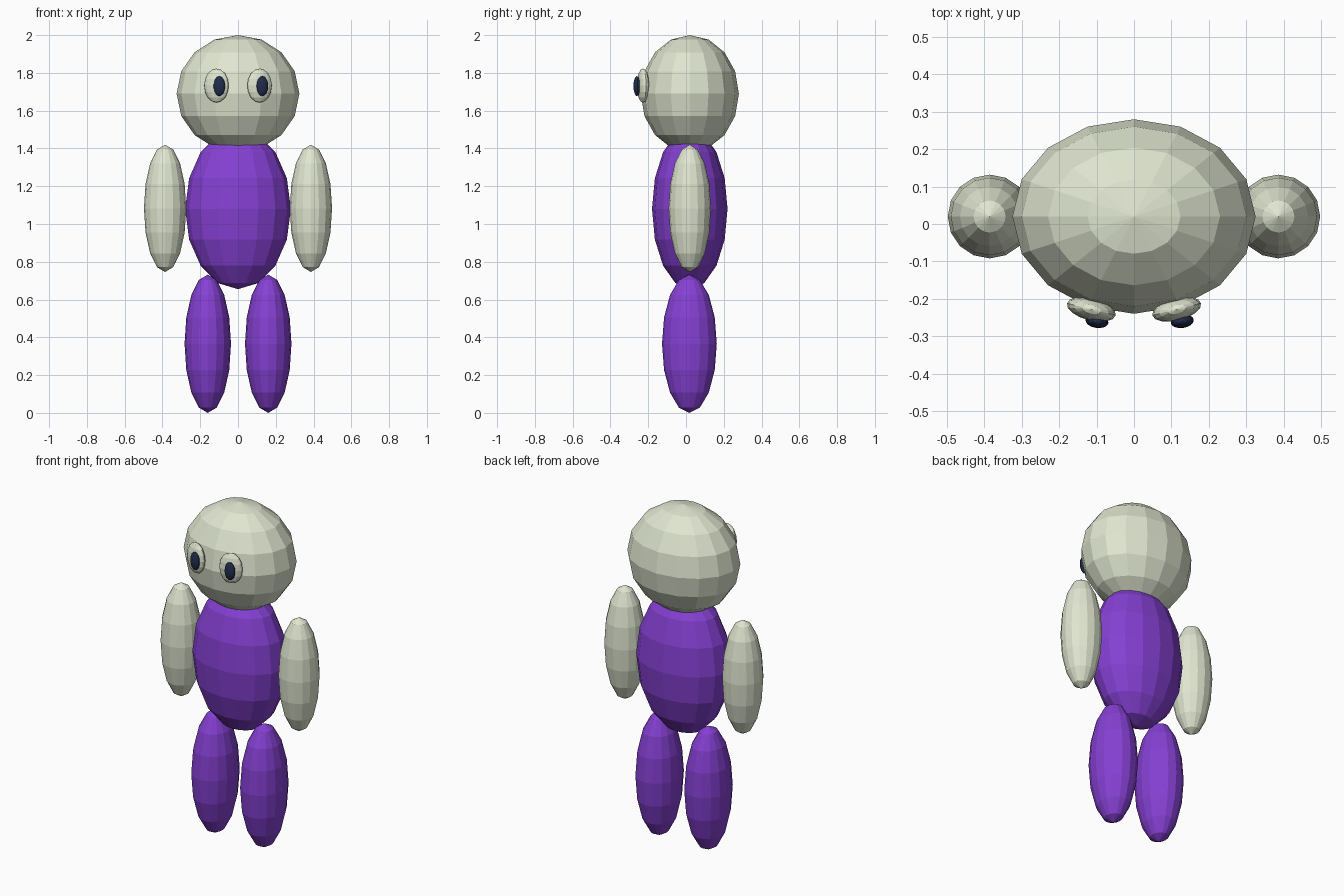
import bpy
from math import radians

if "Cube" in bpy.data.objects:
    bpy.data.objects.remove(bpy.data.objects["Cube"])


def material(name, rgb):
    m = bpy.data.materials.new(name)
    m.diffuse_color = (*rgb, 1.0)
    m.use_nodes = True
    m.node_tree.nodes["Principled BSDF"].inputs["Base Color"].default_value = m.diffuse_color
    return m


PALE = material("pale", (0.74, 0.79, 0.63))
PURPLE = material("purple", (0.235, 0.051, 0.65))
NAVY = material("navy", (0.015, 0.025, 0.07))


def ellipsoid(name, centre, radii, mat, turn=0.0):
    """Low-poly flat-faced ball stretched to the given radii."""
    bpy.ops.mesh.primitive_uv_sphere_add(segments=16, ring_count=8, radius=1, location=centre)
    ob = bpy.context.object
    ob.name = name
    ob.scale = radii
    ob.rotation_euler.z = radians(turn)
    ob.data.materials.append(mat)
    return ob


# Head and torso
ellipsoid("head", (0, 0.02, 1.69), (0.325, 0.26, 0.31), PALE)
ellipsoid("torso", (0, 0.02, 1.08), (0.28, 0.20, 0.425), PURPLE)

for side, s in (("left", -1), ("right", 1)):
    # Limbs
    ellipsoid(f"{side}_arm", (s * 0.386, 0.02, 1.083), (0.112, 0.112, 0.337), PALE)
    ellipsoid(f"{side}_leg", (s * 0.16, 0.018, 0.366), (0.123, 0.145, 0.366), PURPLE)
    # Eyes follow the curve of the face; both pupils look slightly to one side
    ellipsoid(f"{side}_eye", (s * 0.114, -0.228, 1.733), (0.067, 0.03, 0.09), PALE, s * 14)
    ellipsoid(f"{side}_pupil", (s * 0.114 + 0.015, -0.26, 1.73), (0.031, 0.018, 0.053), NAVY, s * 8)
